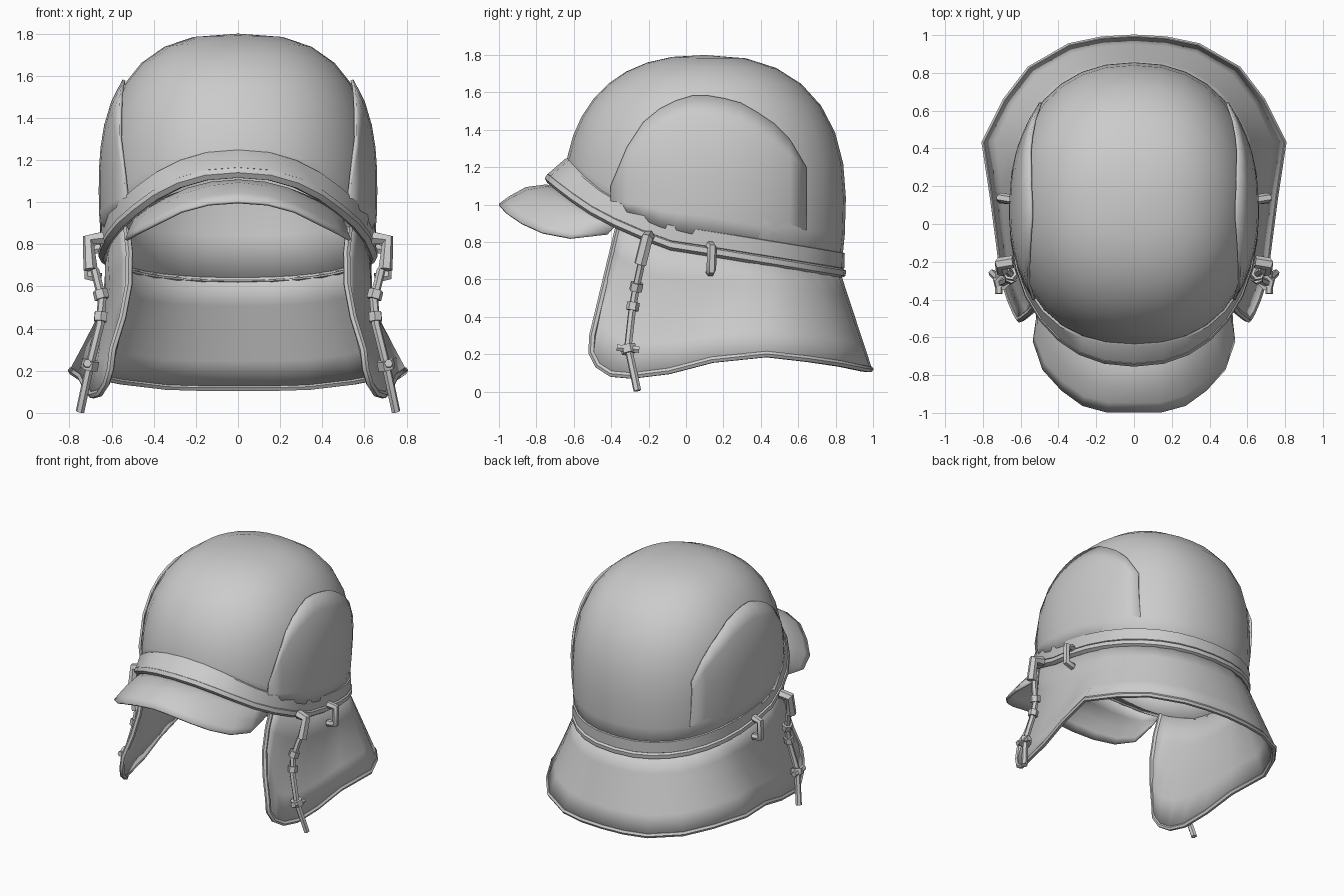
import bpy, bmesh, math
from mathutils import Vector

cube = bpy.data.objects.get("Cube")
if cube:
    bpy.data.objects.remove(cube)

cloth = bpy.data.materials.new("light_grey")
cloth.use_nodes = True
GREY = (0.6, 0.6, 0.6, 1)
cloth.diffuse_color = GREY
cloth.node_tree.nodes["Principled BSDF"].inputs["Base Color"].default_value = GREY

TOP, MID_Y = 1.8, 0.1
SQUARE = 2.25  # squareness of the plan outline


def interp(table, t):
    """Piecewise linear lookup in a list of (key, value)."""
    for (a, va), (b, vb) in zip(table, table[1:]):
        if t <= b:
            return va + (vb - va) * max(0, (t - a) / (b - a))
    return table[-1][1]


def soft(v):
    return math.copysign(abs(v) ** (2 / SQUARE), v)


def rim_z(a):
    """Height of the cap's lower edge; angle 0 is the front."""
    return interp([(-1, 1.145), (-.88, 1.06), (-.73, .97), (-.53, .88),
                   (-.25, .79), (.13, .745), (1, .64)], -soft(math.cos(a)))


def axes(z):
    """Half width and half depth of the crown at a height."""
    u = min(1, max(0, (z - 1) / 0.8))
    taper = 0.1 * max(0, 0.9 - z)
    return (0.65 * (1 - u ** 2.65) ** (1 / 2.65) - taper,
            0.755 * (1 - u ** 2.4) ** (1 / 2.4) - taper)


def section(a, z, off=0.0, front=0.0):
    w, d = axes(z)
    d += front * max(0, math.cos(a))
    return Vector(((w + off) * soft(math.sin(a)), MID_Y - (d + off) * soft(math.cos(a)), z))


def finish(ob, angle=32):
    ob.data.materials.clear()
    ob.data.materials.append(cloth)
    bpy.ops.object.select_all(action='DESELECT')
    ob.select_set(True)
    bpy.context.view_layer.objects.active = ob
    bpy.ops.object.shade_smooth_by_angle(angle=math.radians(angle))


def loft(name, cols, closed=False, thick=0.0, offset=0.0):
    """Skin a list of equally long columns of points."""
    bm = bmesh.new()
    vs = [[bm.verts.new(p) for p in col] for col in cols]
    pairs = list(zip(vs, vs[1:])) + ([(vs[-1], vs[0])] if closed else [])
    for c, d in pairs:
        for i in range(len(c) - 1):
            bm.faces.new((c[i], d[i], d[i + 1], c[i + 1]))
    bmesh.ops.remove_doubles(bm, verts=bm.verts, dist=1e-4)
    bmesh.ops.recalc_face_normals(bm, faces=bm.faces)
    me = bpy.data.meshes.new(name)
    bm.to_mesh(me)
    bm.free()
    ob = bpy.data.objects.new(name, me)
    bpy.context.collection.objects.link(ob)
    finish(ob)
    if thick:
        mod = ob.modifiers.new("thickness", 'SOLIDIFY')
        mod.thickness, mod.offset = thick, offset


def tube(name, pts, radius, closed=False):
    cu = bpy.data.curves.new(name, 'CURVE')
    cu.dimensions = '3D'
    cu.bevel_depth, cu.bevel_resolution, cu.use_fill_caps = radius, 1, True
    sp = cu.splines.new('POLY')
    sp.points.add(len(pts) - 1)
    for p, co in zip(sp.points, pts):
        p.co = (*co, 1)
    sp.use_cyclic_u = closed
    ob = bpy.data.objects.new(name, cu)
    bpy.context.collection.objects.link(ob)
    bpy.ops.object.select_all(action='DESELECT')
    ob.select_set(True)
    bpy.context.view_layer.objects.active = ob
    bpy.ops.object.convert(target='MESH')
    finish(bpy.context.object, 50)


def flip(p):
    return Vector((-p[0], p[1], p[2]))


def mirrored(cols):
    """Half the columns, ending on the centre line, to the full set."""
    return cols + [[flip(p) for p in c] for c in reversed(cols[:-1])]


# Crown
N = 32
ring = [2 * math.pi * i / N for i in range(N)]
rows = 9
loft("crown", [[section(a, rim_z(a) + (TOP - rim_z(a)) * math.sin(math.pi / 2 * k / rows))
                for k in range(rows + 1)] for a in ring], True, 0.025, -1)

# Flared band and the cord along its lower edge
loft("band", [[section(a, rim_z(a) + 0.105, -0.005), section(a, rim_z(a) + 0.1, 0.01),
               section(a, rim_z(a) + 0.02, 0.015, 0.075), section(a, rim_z(a) - 0.01, -0.03)]
              for a in ring], True)
tube("band_cord", [section(a, rim_z(a) - 0.005, 0.002, 0.075) for a in ring], 0.028, True)

# Raised arched side panels, sinking into the crown at the lower back
ARCH = [(-.4, 1.1), (-.35, 1.25), (-.2, 1.48), (0, 1.58), (.15, 1.58),
        (.3, 1.54), (.45, 1.45), (.6, 1.3), (.64, 1.2)]
panel = []
for i in range(13):
    y = -0.4 + 1.04 * i / 12
    c = (y - MID_Y) / 0.755
    low = rim_z(math.acos(-math.copysign(abs(c) ** (SQUARE / 2), c))) + 0.07
    high = interp(ARCH, y)
    col = []
    for k in range(8):
        z = low + (high - low) * k / 7
        w, d = axes(z)
        bulge = max(0, 1 - abs((y - MID_Y) / d) ** SQUARE) ** (1 / SQUARE)
        off = 0.003 + 0.012 * k / 7 - 0.035 * (1 - k / 7) * max(0, y)
        col.append(Vector((w * bulge + off, y, z)))
    panel.append(col)
loft("left_side_panel", panel, thick=0.014)
loft("right_side_panel", [[flip(p) for p in c] for c in panel], thick=0.014)

# Arched visor
EDGE = [(.5, -.42, .84), (.53, -.62, .82), (.48, -.77, .85), (.38, -.88, .9),
        (.27, -.96, .955), (.14, -.995, .99), (0, -.995, 1)]
visor = []
for i, tip in enumerate(EDGE):
    t = i / 6
    a = math.radians(54) * (1 - t)
    root = section(a, rim_z(a) - 0.02 - 0.05 * t, -0.01)
    tip = Vector(tip)
    visor.append([root.lerp(tip, s) + Vector((0, 0, 0.06 * t * math.sin(math.pi * s)))
                  for s in (0, .3, .6, .85, 1)])
loft("visor", mirrored(visor), thick=0.014)

# Neck and cheek flap, with piping on its edge
HEM = [(.595, -.5, .3), (.605, -.505, .21), (.625, -.47, .14), (.655, -.4, .095),
       (.69, -.29, .085), (.715, -.09, .11), (.745, .14, .17), (.79, .43, .2),
       (.68, .65, .175), (.55, .82, .15), (.34, .94, .125), (.17, .975, .12), (0, .985, .12)]
flap = []
for i, hem in enumerate(HEM):
    t = i / (len(HEM) - 1)
    a = math.radians(55 + 125 * t ** 1.25)
    root, hem = section(a, rim_z(a), -0.015), Vector(hem)
    pull = -0.045 * (1 - 1.4 * t) if t < 0.7 else 0
    flap.append([root.lerp(hem, s) + Vector((pull * math.sin(math.pi * s), 0, 0))
                 for s in (0, .25, .5, .75, 1)])
flap = mirrored(flap)
loft("neck_flap", flap, thick=0.02)
tube("flap_piping", flap[0][:-1] + [c[-1] for c in flap] + flap[-1][-2::-1], 0.018)

# Chin straps, brackets and buckles on both sides
STRAP = [(.68, -.24, .68), (.645, -.27, .54), (.655, -.29, .42),
         (.7, -.31, .24), (.75, -.26, .005)]
for side, m in (("left", Vector), ("right", flip)):
    tube(side + "_strap", [m(p) for p in STRAP], 0.021)
    tube(side + "_strap_bracket", [m(p) for p in (
        (.64, -.2, .83), (.71, -.21, .82), (.7, -.245, .68))], 0.034)
    tube(side + "_band_clip", [m(p) for p in (
        (.65, .13, .78), (.71, .14, .77), (.71, .135, .65), (.65, .13, .64))], 0.026)
    for k, (seg, f, r) in enumerate(((0, .85, .036), (1, .7, .034), (3, .05, .042))):
        p, q = Vector(STRAP[seg]), Vector(STRAP[seg + 1])
        mid, d = p.lerp(q, f), (q - p).normalized() * 0.022
        tube(f"{side}_buckle_{k + 1}", [m(mid - d), m(mid + d)], r)
    # crossbar through the lowest buckle
    tube(side + "_toggle", [m((.715, -.37, .235)), m((.715, -.25, .225))], 0.02)
